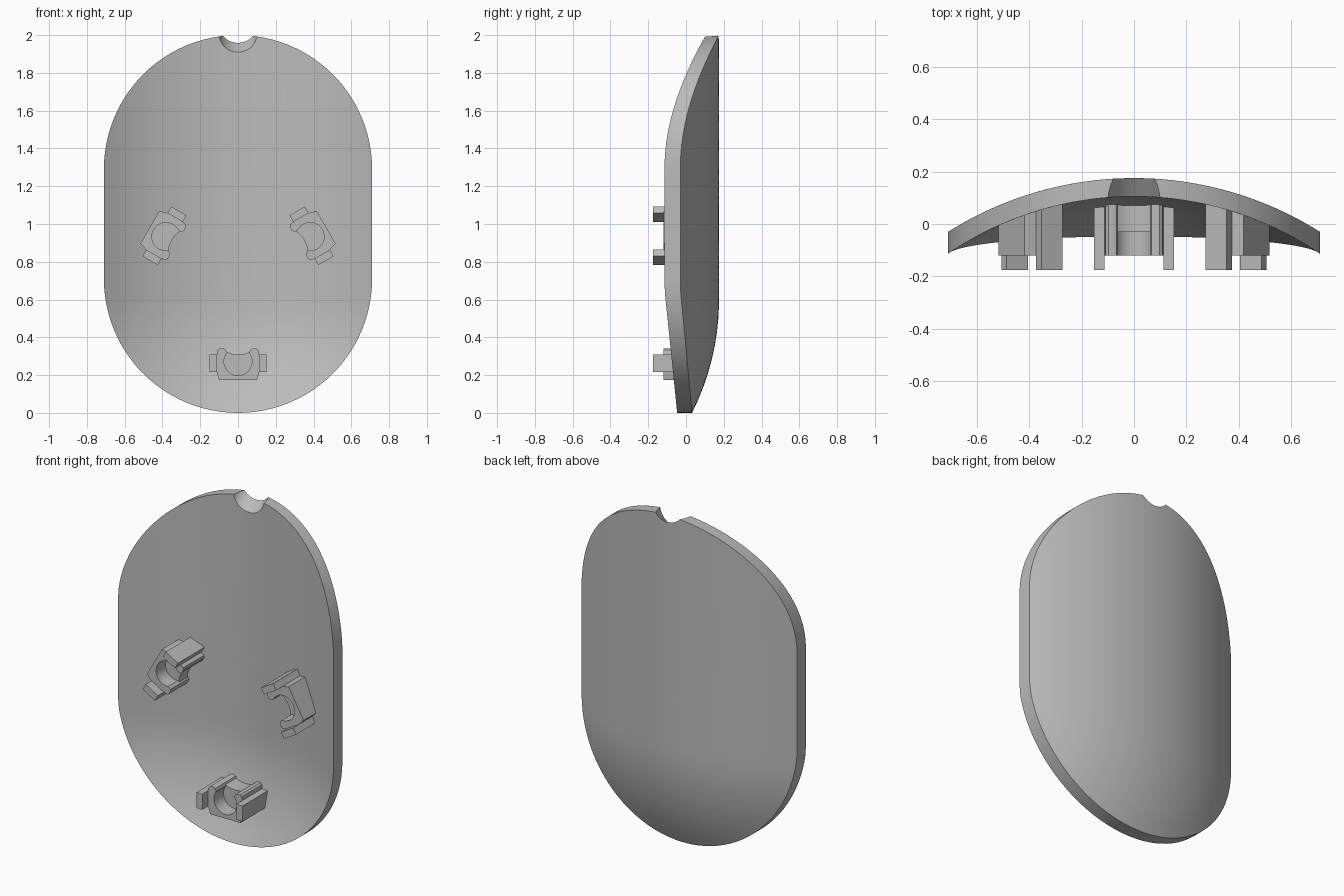
import bpy, bmesh
from math import sin, cos, pi, sqrt, radians

if "Cube" in bpy.data.objects:
    bpy.data.objects.remove(bpy.data.objects["Cube"])

grey = bpy.data.materials.new("plain grey")
grey.use_nodes = True
grey.diffuse_color = (0.5, 0.5, 0.5, 1)
grey.node_tree.nodes["Principled BSDF"].inputs["Base Color"].default_value = grey.diffuse_color

R_OUT, R_IN, CENTRE_Y = 1.33, 1.26, -1.155   # concentric curved surfaces
BEND_Z = 0.6                                 # below this the shell turns spherical
HALF_W = 0.71


def surface_y(radius, x, z):
    drop = min(z - BEND_Z, 0)
    return CENTRE_Y + sqrt(radius ** 2 - x ** 2 - drop ** 2)


def finish(bm, name):
    bmesh.ops.recalc_face_normals(bm, faces=bm.faces)
    mesh = bpy.data.meshes.new(name)
    bm.to_mesh(mesh)
    bm.free()
    mesh.materials.append(grey)
    obj = bpy.data.objects.new(name, mesh)
    bpy.context.collection.objects.link(obj)
    return obj


def smooth(obj):
    bpy.ops.object.select_all(action='DESELECT')
    obj.select_set(True)
    bpy.context.view_layer.objects.active = obj
    bpy.ops.object.shade_smooth_by_angle(angle=radians(30))


def prism(name, points, front, back, turn=0):
    """Extrude an x-z outline along y, turned about the ring of clips.
    back=None sinks the rear edge into the shell."""
    bm = bmesh.new()
    rings = [[], []]
    for x, z in points:
        dz = z - 0.713
        wx = x * cos(turn) - dz * sin(turn)
        wz = 0.713 + x * sin(turn) + dz * cos(turn)
        rear = surface_y(R_IN, wx, wz) + 0.03 if back is None else back
        rings[0].append(bm.verts.new((wx, front, wz)))
        rings[1].append(bm.verts.new((wx, rear, wz)))
    n = len(points)
    for ring in rings:
        bm.faces.new(ring)
    for i in range(n):
        j = (i + 1) % n
        bm.faces.new((rings[0][i], rings[0][j], rings[1][j], rings[1][i]))
    obj = finish(bm, name)
    smooth(obj)
    return obj


# Curved shell: concentric stadium rings on the inner and outer surfaces
def stadium(arc=48, side=8):
    pts = []
    for sign in (1, -1):
        start = 0 if sign > 0 else pi
        for i in range(arc + 1):
            a = start + pi * i / arc
            pts.append((HALF_W * cos(a), sign * (1 - HALF_W) + HALF_W * sin(a)))
        for i in range(1, side):
            pts.append((-sign * HALF_W, sign * (1 - HALF_W) * (1 - 2 * i / side)))
    return pts


outline = stadium()
count, steps = len(outline), 14
bm = bmesh.new()
rims = []
for radius in (R_IN, R_OUT):
    previous = None
    middle = bm.verts.new((0, surface_y(radius, 0, 1), 1))
    for s in range(1, steps + 1):
        t = s / steps
        ring = [bm.verts.new((x * t, surface_y(radius, x * t, 1 + z * t), 1 + z * t))
                for x, z in outline]
        for i in range(count):
            j = (i + 1) % count
            if previous:
                bm.faces.new((previous[i], previous[j], ring[j], ring[i]))
            else:
                bm.faces.new((middle, ring[i], ring[j]))
        previous = ring
    rims.append(previous)
for i in range(count):
    j = (i + 1) % count
    bm.faces.new((rims[0][i], rims[0][j], rims[1][j], rims[1][i]))
shell = finish(bm, "curved_shell")

# Slanted round notch in the top edge
circle = [(0.1 * cos(2 * pi * i / 48), 2.01 + 0.1 * sin(2 * pi * i / 48)) for i in range(48)]
cutter = prism("notch_cutter", circle, 0.0, 0.3)
for v in cutter.data.vertices:
    v.co.z += 0.7 * (v.co.y - 0.105)
cutter.hide_render = True
cut = shell.modifiers.new("notch", 'BOOLEAN')
cut.operation, cut.solver, cut.object = 'DIFFERENCE', 'EXACT', cutter
bpy.context.view_layer.objects.active = shell
shell.select_set(True)
bpy.ops.object.modifier_apply(modifier=cut.name)
bpy.data.objects.remove(cutter)
smooth(shell)

# Three clips: socket base, open collar and two side tabs each
outer = [(0.1, 0.174), (0.112, 0.215), (0.112, 0.315), (0.108, 0.332), (0.098, 0.34),
         (0.076, 0.34), (0.066, 0.335), (0.062, 0.325)]
socket = [(0.074 * cos(radians(a)), 0.272 + 0.074 * sin(radians(a)))
          for a in range(35, -91, -5)]
hollow = [(0.045, 0.316), (0.025, 0.311), (0, 0.309)]


def mirrored(points):
    return [(-x, z) for x, z in reversed(points)]


collar = outer + socket + mirrored(socket[:-1]) + mirrored(outer)
base = outer + hollow + mirrored(hollow[:-1]) + mirrored(outer)
tab = [(0.112, 0.217), (0.152, 0.217), (0.152, 0.31), (0.112, 0.31)]

for place, turn in (("lower", 0), ("left", 2 * pi / 3), ("right", -2 * pi / 3)):
    prism(place + "_clip_base", base, -0.03, None, turn)
    prism(place + "_clip_collar", collar, -0.12, -0.03, turn)
    for side, pts in (("a", tab), ("b", mirrored(tab))):
        prism(place + "_clip_tab_" + side, pts, -0.175, None, turn)
